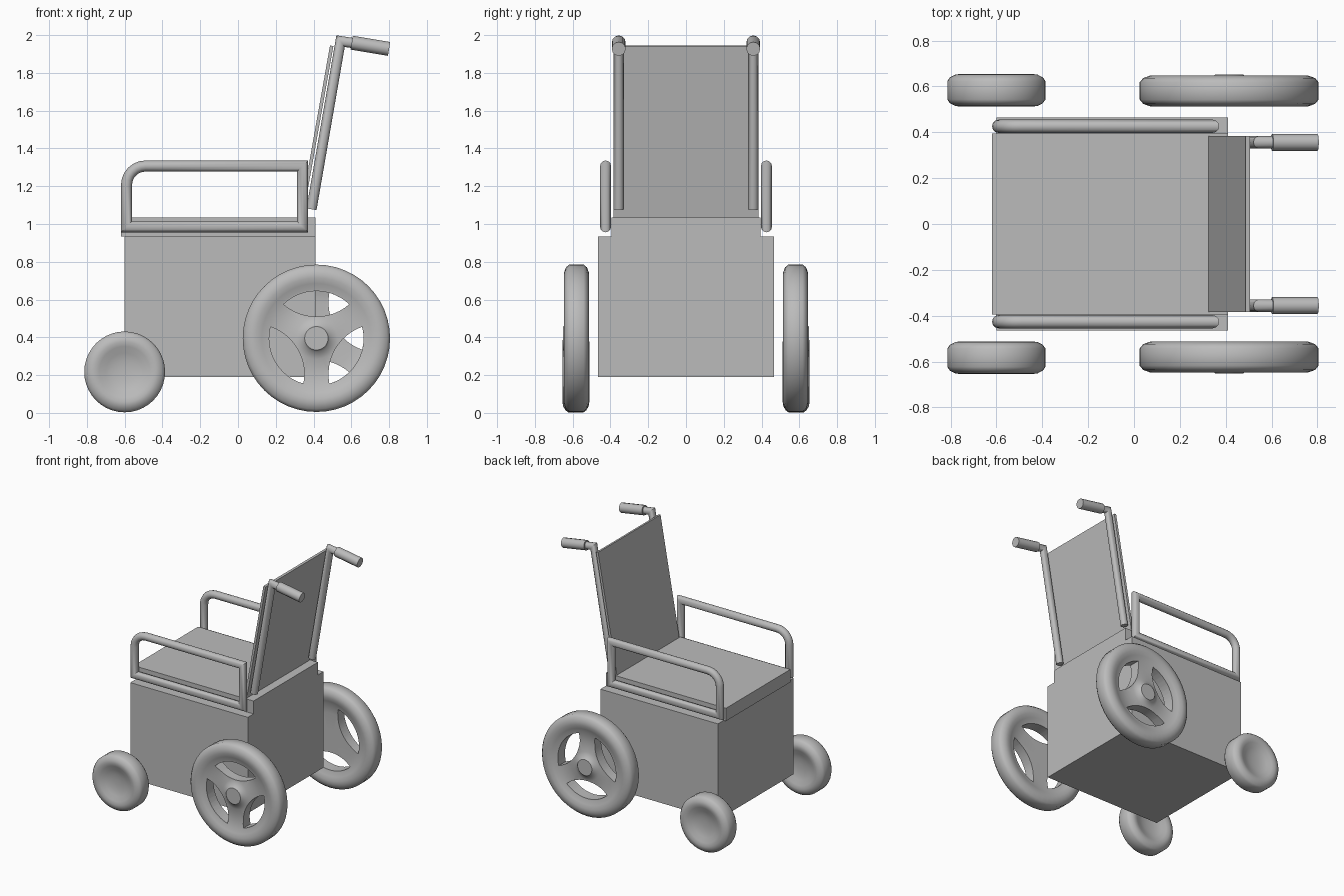
import bpy, bmesh, math
from mathutils import Vector

if "Cube" in bpy.data.objects:
    bpy.data.objects.remove(bpy.data.objects["Cube"], do_unlink=True)

GREY = (0.5, 0.5, 0.5, 1.0)
grey = bpy.data.materials.new("plain_grey")
grey.use_nodes = True
grey.diffuse_color = GREY
grey.node_tree.nodes["Principled BSDF"].inputs["Base Color"].default_value = GREY


def finish(name, bm, smooth=None):
    """Turn a bmesh into a linked object, optionally smooth below an angle."""
    bmesh.ops.recalc_face_normals(bm, faces=bm.faces)
    me = bpy.data.meshes.new(name)
    bm.to_mesh(me)
    bm.free()
    me.materials.append(grey)
    if smooth:
        me.shade_smooth()
        me.set_sharp_from_angle(angle=math.radians(smooth))
    ob = bpy.data.objects.new(name, me)
    bpy.context.collection.objects.link(ob)
    return ob


def add_prism(bm, pts, y0, y1):
    """Extrude an x-z outline from y0 to y1."""
    a = [bm.verts.new((x, y0, z)) for x, z in pts]
    b = [bm.verts.new((x, y1, z)) for x, z in pts]
    bm.faces.new(a)
    bm.faces.new(b[::-1])
    for i in range(len(pts)):
        j = (i + 1) % len(pts)
        bm.faces.new((a[i], b[i], b[j], a[j]))


def prism(name, pts, y0, y1):
    bm = bmesh.new()
    add_prism(bm, pts, y0, y1)
    return finish(name, bm)


def box(name, x0, x1, half_y, z0, z1):
    return prism(name, [(x0, z0), (x1, z0), (x1, z1), (x0, z1)], -half_y, half_y)


def tube(name, path, y, r, closed=False, sides=12):
    """Round tube along an x-z path, with mitred corners."""
    bm = bmesh.new()
    pts = [Vector((x, y, z)) for x, z in path]
    n = len(pts)
    rings = []
    for i, p in enumerate(pts):
        d_in = (p - pts[i - 1]).normalized() if closed or i > 0 else None
        d_out = (pts[(i + 1) % n] - p).normalized() if closed or i < n - 1 else None
        d_in, d_out = d_in or d_out, d_out or d_in
        t = (d_in + d_out).normalized()
        side = Vector((-t.z, 0, t.x)) / t.dot(d_in)
        ring = []
        for k in range(sides):
            a = 2 * math.pi * k / sides
            ring.append(bm.verts.new(p + r * (math.cos(a) * side + math.sin(a) * Vector((0, 1, 0)))))
        rings.append(ring)
    for i in range(n if closed else n - 1):
        a, b = rings[i], rings[(i + 1) % n]
        for k in range(sides):
            m = (k + 1) % sides
            bm.faces.new((a[k], a[m], b[m], b[k]))
    if not closed:
        bm.faces.new(rings[0])
        bm.faces.new(rings[-1][::-1])
    return finish(name, bm, 40)


def lathe(name, profile, segments, smooth=40):
    """Spin (radius, y) pairs about the y axis and cap both ends."""
    bm = bmesh.new()
    rings = []
    for r, y in profile:
        rings.append([bm.verts.new((r * math.cos(2 * math.pi * k / segments), y,
                                    r * math.sin(2 * math.pi * k / segments)))
                      for k in range(segments)])
    for a, b in zip(rings, rings[1:]):
        for k in range(segments):
            m = (k + 1) % segments
            bm.faces.new((a[k], a[m], b[m], b[k]))
    bm.faces.new(rings[0])
    bm.faces.new(rings[-1][::-1])
    return finish(name, bm, smooth)


# Body, seat cushion and leaning backrest
box("body", -0.60, 0.41, 0.465, 0.19, 0.935)
box("seat", -0.62, 0.41, 0.395, 0.935, 1.035)
prism("backrest", [(0.325, 1.033), (0.343, 1.033), (0.505, 1.942), (0.487, 1.945)], -0.383, 0.383)

# Armrest loops, back posts and grips on both sides
arc = [(-0.49 + 0.10 * math.cos(math.radians(a)), 1.207 + 0.10 * math.sin(math.radians(a)))
       for a in range(90, 181, 15)]
arm_path = [(-0.59, 0.985), (0.342, 0.985), (0.342, 1.307)] + arc
for label, s in (("right", -1), ("left", 1)):
    tube(label + "_armrest", arm_path, s * 0.426, 0.029, closed=True)
    tube(label + "_back_post", [(0.389, 1.078), (0.543, 1.968), (0.62, 1.956)], s * 0.356, 0.027)
    tube(label + "_grip", [(0.602, 1.960), (0.800, 1.927)], s * 0.356, 0.037)

# Large wheel: rounded tyre, dished disc, raised hub on the outer (-y) side
big_profile = [(0.062, -0.071), (0.072, -0.058), (0.11, -0.042), (0.19, -0.038), (0.26, -0.045),
               (0.29, -0.058), (0.32, -0.067), (0.345, -0.067), (0.375, -0.056), (0.39, -0.038),
               (0.39, 0.038), (0.375, 0.056), (0.345, 0.067), (0.32, 0.067), (0.29, 0.058),
               (0.26, 0.045), (0.19, 0.038), (0.062, 0.038)]
right_big = lathe("right_rear_wheel", big_profile, 48)

# Three lens-shaped openings cut through the disc
R_OUT, R_IN, DIST = 0.25, 0.266, 0.381
mid = (R_OUT ** 2 - R_IN ** 2 + DIST ** 2) / (2 * DIST)
half = math.sqrt(R_OUT ** 2 - mid ** 2)
a_out, a_in = math.atan2(half, mid), math.atan2(half, DIST - mid)
N = 12
lens = [(R_OUT * math.cos(a_out * (2 * i / N - 1)), R_OUT * math.sin(a_out * (2 * i / N - 1)))
        for i in range(N)]
lens += [(DIST - R_IN * math.cos(a_in * (1 - 2 * i / N)), R_IN * math.sin(a_in * (1 - 2 * i / N)))
         for i in range(N)]
bm = bmesh.new()
for deg in (90, 210, 330):
    c, s = math.cos(math.radians(deg)), math.sin(math.radians(deg))
    add_prism(bm, [(u * c - v * s, u * s + v * c) for u, v in lens], -0.2, 0.2)
cutter = finish("opening_cutter", bm)
cutter.hide_render = True
mod = right_big.modifiers.new("openings", "BOOLEAN")
mod.operation, mod.solver, mod.object = "DIFFERENCE", "EXACT", cutter
bpy.context.view_layer.update()
cut = bpy.data.meshes.new_from_object(right_big.evaluated_get(bpy.context.evaluated_depsgraph_get()))
right_big.modifiers.clear()
right_big.data = cut
cut.shade_smooth()
cut.set_sharp_from_angle(angle=math.radians(40))
bpy.data.objects.remove(cutter, do_unlink=True)

# Small wheel: rounded tyre with shallow bowls in both sides
half_small = [(0.02, -0.036), (0.06, -0.039), (0.10, -0.049), (0.135, -0.064), (0.16, -0.071),
              (0.18, -0.068), (0.203, -0.056), (0.214, -0.040)]
small_profile = half_small + [(r, -y) for r, y in reversed(half_small)]
right_small = lathe("right_front_wheel", small_profile, 40)

# Place the wheels and turn copies over for the left side
for wheel, x, y, z in ((right_big, 0.415, 0.58, 0.395), (right_small, -0.60, 0.583, 0.217)):
    wheel.location = (x, -y, z)
    copy = wheel.copy()
    copy.name = wheel.name.replace("right", "left")
    copy.location = (x, y, z)
    copy.rotation_euler = (math.pi, 0, 0)
    bpy.context.collection.objects.link(copy)
